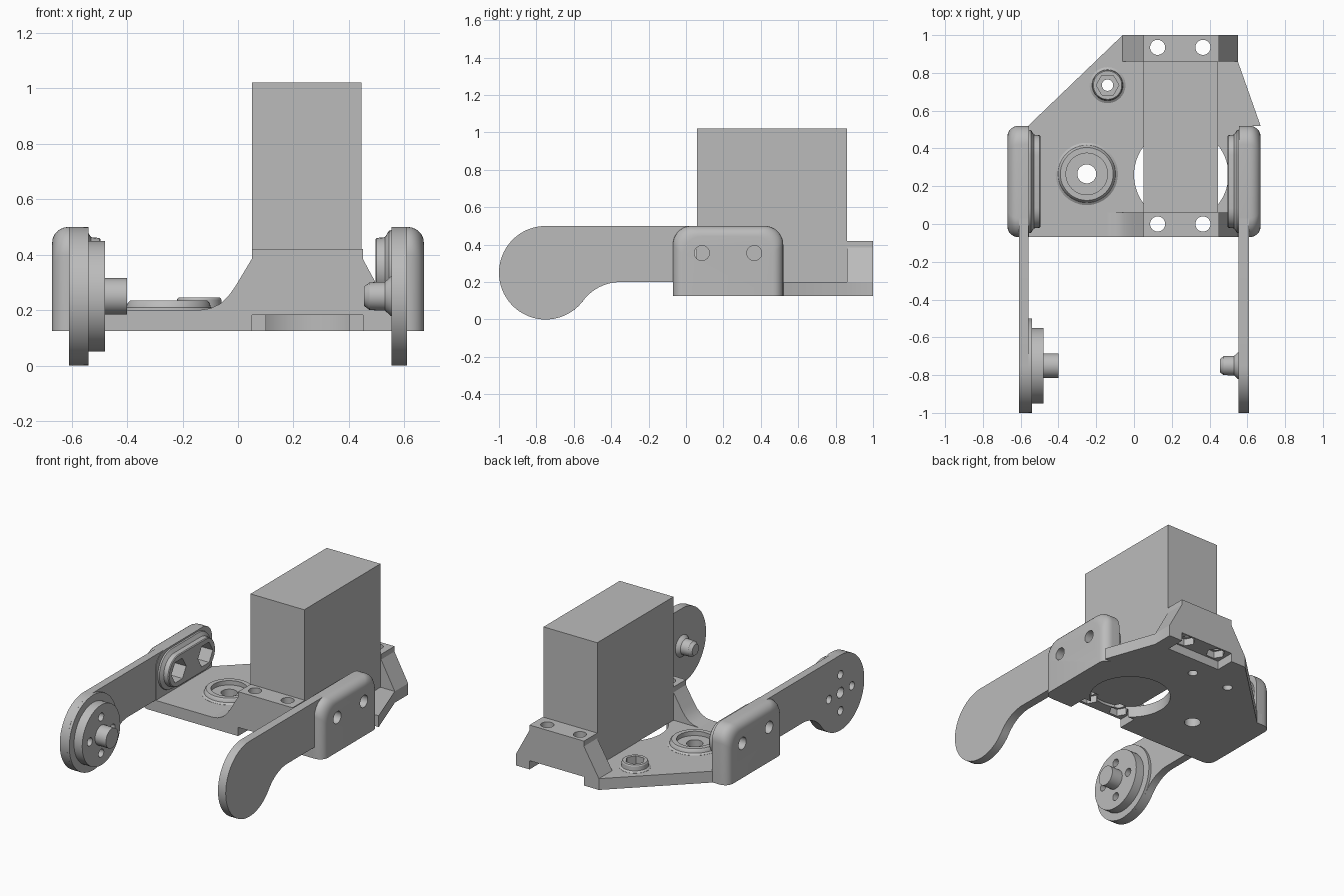
import bpy, bmesh, math
from mathutils import Vector

if "Cube" in bpy.data.objects:
    bpy.data.objects.remove(bpy.data.objects["Cube"])

grey = bpy.data.materials.new("plain_grey")
grey.use_nodes = True
grey.diffuse_color = (0.5, 0.5, 0.5, 1)
grey.node_tree.nodes["Principled BSDF"].inputs["Base Color"].default_value = grey.diffuse_color


def place(axis, u, v, w):
    return Vector({"x": (w, u, v), "y": (u, w, v), "z": (u, v, w)}[axis])


def finish(name, bm, material=True):
    bmesh.ops.recalc_face_normals(bm, faces=bm.faces)
    mesh = bpy.data.meshes.new(name)
    bm.to_mesh(mesh)
    bm.free()
    obj = bpy.data.objects.new(name, mesh)
    bpy.context.collection.objects.link(obj)
    if material:
        mesh.materials.append(grey)
    return obj


def loft(name, axis, layers, material=True):
    """Skin a stack of (height, outline) layers and cap both ends."""
    bm = bmesh.new()
    rings = [[bm.verts.new(place(axis, u, v, w)) for u, v in pts] for w, pts in layers]
    n = len(rings[0])
    for a, b in zip(rings, rings[1:]):
        for i in range(n):
            j = (i + 1) % n
            bm.faces.new((a[i], a[j], b[j], b[i]))
    bm.faces.new(rings[0])
    bm.faces.new(rings[-1])
    return finish(name, bm, material)


def prism(name, axis, pts, lo, hi, material=True):
    return loft(name, axis, [(lo, pts), (hi, pts)], material)


def arc(cu, cv, r, start, end, n=12):
    angles = [math.radians(start + (end - start) * i / n) for i in range(n + 1)]
    return [(cu + r * math.cos(a), cv + r * math.sin(a)) for a in angles]


def circle(cu, cv, r, n=48):
    return arc(cu, cv, r, 0, 360, n)[:-1]


def turned(name, axis, cu, cv, profile):
    return loft(name, axis, [(w, circle(cu, cv, r)) for r, w in profile])


def box(u0, u1, v0, v1):
    return [(u0, v0), (u1, v0), (u1, v1), (u0, v1)]


def cut(objects, axis, pts, lo, hi):
    cutter = prism("cutter", axis, pts, min(lo, hi), max(lo, hi), False)
    cutter.hide_render = True
    for obj in objects:
        mod = obj.modifiers.new("cut", "BOOLEAN")
        mod.operation, mod.solver, mod.object = "DIFFERENCE", "EXACT", cutter
        bpy.context.view_layer.objects.active = obj
        bpy.ops.object.modifier_apply(modifier=mod.name)
    bpy.data.objects.remove(cutter)


parts = []
BOTTOM, DECK = 0.125, 0.2

# Base plate and the two servo mounts
plate = prism("base_plate", "z", [
    (-0.6, -0.07), (0.6, -0.07), (0.6, 0.52), (0.67, 0.52), (0.55, 0.86),
    (0.55, 1), (-0.06, 1), (-0.56, 0.52), (-0.6, 0.52)], BOTTOM, DECK)
right_slope = [(0.55, BOTTOM), (0.55, DECK), (0.45, 0.385), (0.45, 0.42), (0.05, 0.42), (0.05, 0.385)]
front_mount = prism("front_mount", "y", right_slope + [
    (-0.01, 0.285), (-0.035, 0.25), (-0.065, 0.222), (-0.1, 0.206), (-0.14, DECK),
    (-0.14, BOTTOM)], -0.07, 0.06)
back_mount = prism("back_mount", "y", right_slope + [(-0.06, DECK), (-0.06, BOTTOM)], 0.86, 1)
servo = prism("servo_body", "z", box(0.05, 0.445, 0.06, 0.86), DECK, 1.02)
parts += [plate, front_mount, back_mount, servo]

# Raised bosses with stepped bores
pivot = turned("pivot_boss", "z", -0.25, 0.265, [
    (0.165, BOTTOM + 0.01), (0.165, 0.201), (0.152, 0.21), (0.148, 0.225), (0.14, 0.234)])
nut_boss = turned("nut_boss", "z", -0.14, 0.735, [
    (0.095, BOTTOM + 0.01), (0.095, 0.201), (0.082, 0.21), (0.08, 0.238), (0.075, 0.245)])
parts += [pivot, nut_boss]
cut([plate, pivot], "z", circle(-0.25, 0.265, 0.05), 0.1, 0.3)
cut([pivot, plate], "z", circle(-0.25, 0.265, 0.11), 0.205, 0.3)
cut([plate, nut_boss], "z", circle(-0.14, 0.735, 0.03), 0.1, 0.3)
cut([nut_boss, plate], "z", circle(-0.14, 0.735, 0.06, 6), 0.19, 0.3)
cut([plate], "z", circle(0.14, 0.735, 0.03), 0.1, 0.3)

# Round opening, nut slots and screw holes
cut([plate, front_mount], "z", circle(0.25, 0.26, 0.25, 64), 0.1, DECK + 0.0005)
for y, slot in ((0, (-0.1, 0.06)), (0.935, (0.87, 1.1))):
    hosts = [plate, front_mount if y == 0 else back_mount]
    cut(hosts, "z", box(0.05, 0.45, *slot), 0.1, 0.183)
    for x in (0.125, 0.365):
        cut(hosts, "z", circle(x, y, 0.04, 32), 0.1, 0.5)
        cut(hosts, "z", circle(x, y, 0.06, 6), 0.1, 0.23)


def wall(inset):
    """Side wall outline: square foot, rounded upper corners."""
    a, b, top, r = -0.07 + inset, 0.52 - inset, 0.5 - inset, 0.1
    return ([(a, BOTTOM), (b, BOTTOM)] + arc(b - r, top - r, r, 0, 90)
            + arc(a + r, top - r, r, 90, 180))


def capsule(r):
    return arc(0.365, 0.355, r, -90, 90, 16) + arc(0.085, 0.355, r, 90, 270, 16)


# Arm outline: round end, straight top, swept underside
arm_outline = (arc(-0.75, 0.25, 0.25, 90, 323.13, 48) + arc(-0.35, -0.05, 0.25, 143.13, 90, 16)
               + [(0.4, DECK)] + arc(0.4, 0.4, 0.1, 0, 90))

for side, s in (("left", 1), ("right", -1)):
    layers = [(s * 0.555, wall(0)), (s * 0.61, wall(0))]
    for i in range(1, 7):
        a = math.radians(i * 15)
        layers.append((s * (0.61 + 0.06 * math.sin(a)), wall(0.055 * (1 - math.cos(a)))))
    bracket = loft(side + "_bracket", "x", layers)
    inner = 0.555 if s > 0 else 0.56
    arm = prism(side + "_arm", "x", arm_outline, s * (inner - 0.002), s * 0.61)
    pad = loft(side + "_nut_pad", "x", [
        (s * 0.56, capsule(0.135)), (s * 0.545, capsule(0.132)), (s * 0.53, capsule(0.108)),
        (s * 0.5, capsule(0.105)), (s * 0.495, capsule(0.1))])
    for y in (0.085, 0.365):
        cut([bracket, arm, pad], "x", circle(y, 0.355, 0.04, 32), s * 0.4, s * 0.8)
        cut([bracket, arm, pad], "x", circle(y, 0.355, 0.078, 6), s * 0.4, s * 0.58)
    parts += [bracket, arm, pad]

    if s > 0:
        # Plain pivot pin with a flared foot
        parts.append(turned("left_pivot_pin", "x", -0.75, 0.25, [
            (0.075, 0.56), (0.07, 0.55), (0.052, 0.53), (0.05, 0.475), (0.035, 0.455)]))
    else:
        # Stepped hub with shaft and five screw holes
        hub = turned("right_hub", "x", -0.75, 0.25, [
            (0.25, -0.6), (0.25, -0.54), (0.2, -0.54), (0.2, -0.48)])
        shaft = turned("right_shaft", "x", -0.75, 0.25, [(0.065, -0.49), (0.065, -0.4)])
        for k in range(4):
            a = math.radians(90 * k)
            hole = circle(-0.75 + 0.12 * math.cos(a), 0.25 + 0.12 * math.sin(a), 0.027, 24)
            cut([hub, arm], "x", hole, -0.7, -0.4)
        cut([hub, arm], "x", circle(-0.75, 0.25, 0.035, 24), -0.7, -0.5)
        parts += [hub, shaft]

# Smooth the curved surfaces, keep edges crisp
bpy.ops.object.select_all(action="DESELECT")
for obj in parts:
    obj.select_set(True)
bpy.context.view_layer.objects.active = plate
bpy.ops.object.shade_smooth_by_angle(angle=math.radians(28))
